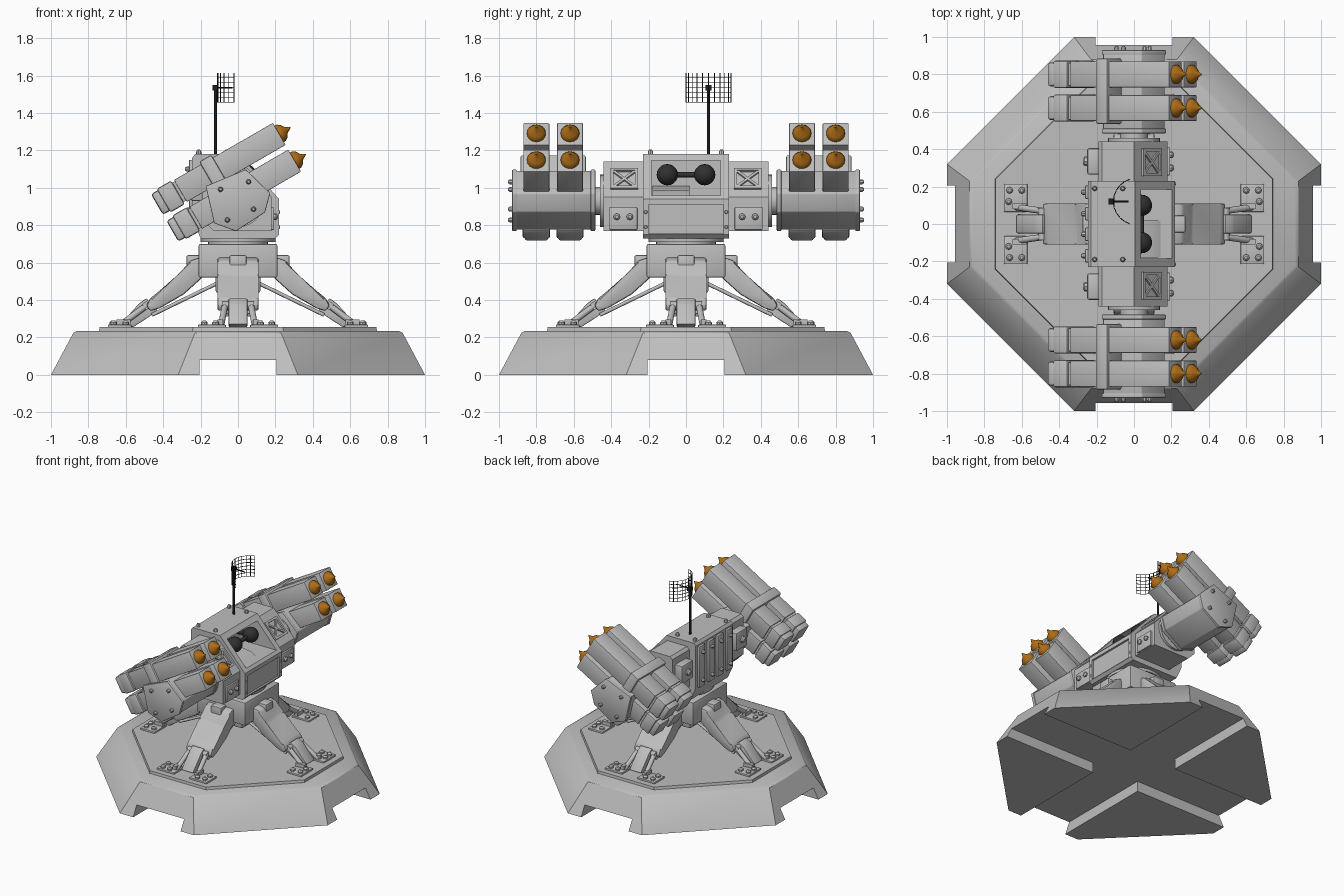
import bpy, bmesh, math
from mathutils import Matrix, Vector

if "Cube" in bpy.data.objects:
    bpy.data.objects.remove(bpy.data.objects["Cube"])

I = Matrix()
made = []


def material(name, rgb):
    m = bpy.data.materials.new(name)
    m.use_nodes = True
    m.diffuse_color = (*rgb, 1)
    m.node_tree.nodes["Principled BSDF"].inputs["Base Color"].default_value = (*rgb, 1)
    return m


GREY = material("light grey", (0.52, 0.52, 0.52))
DARK = material("charcoal", (0.03, 0.03, 0.03))
BLACK = material("antenna black", (0.012, 0.012, 0.012))
ORANGE = material("burnt orange", (0.42, 0.15, 0.008))


def finish(name, bm, mat, M=I):
    bmesh.ops.recalc_face_normals(bm, faces=bm.faces)
    me = bpy.data.meshes.new(name)
    bm.to_mesh(me)
    bm.free()
    me.transform(M)
    me.materials.append(mat)
    ob = bpy.data.objects.new(name, me)
    bpy.context.collection.objects.link(ob)
    made.append(ob)
    return ob


def loft(name, rings, mat=GREY, M=I, bevel=0):
    """Skin a stack of equal rings and cap both ends."""
    bm = bmesh.new()
    vs = [[bm.verts.new(p) for p in r] for r in rings]
    n = len(vs[0])
    for a, b in zip(vs, vs[1:]):
        for i in range(n):
            bm.faces.new((a[i], a[(i + 1) % n], b[(i + 1) % n], b[i]))
    bm.faces.new(vs[0])
    bm.faces.new(vs[-1])
    if bevel:
        bmesh.ops.bevel(bm, geom=bm.edges[:], offset=bevel, segments=2,
                        profile=0.5, affect='EDGES')
    return finish(name, bm, mat, M)


def prism(name, profile, y0, y1, M=I, bevel=0, mat=GREY):
    return loft(name, [[(x, y, z) for x, z in profile] for y in (y0, y1)], mat, M, bevel)


def box(name, lo, hi, M=I, bevel=0, mat=GREY):
    p = [(lo[0], lo[2]), (hi[0], lo[2]), (hi[0], hi[2]), (lo[0], hi[2])]
    return prism(name, p, lo[1], hi[1], M, bevel, mat)


def lathe(name, start, axis, profile, mat=GREY, M=I, n=16):
    """Turn (distance, radius) pairs about an axis."""
    q = Vector(axis).to_track_quat('Z', 'Y')
    rings = [[Vector(start) + q @ Vector((r * math.cos(t * math.tau / n),
              r * math.sin(t * math.tau / n), d)) for t in range(n)] for d, r in profile]
    return loft(name, rings, mat, M)


def rod(name, a, b, r, M=I, mat=GREY, n=12):
    d = Vector(b) - Vector(a)
    return lathe(name, a, d, [(0, r), (d.length, r)], mat, M, n)


def bolt(p, axis, M=I, r=0.014):
    return lathe("bolt", p, axis, [(0, r), (0.014, r), (0.024, r * 0.5)], GREY, M, 8)


def cut(ob, cutters):
    bpy.context.view_layer.objects.active = ob
    for c in cutters:
        m = ob.modifiers.new("cut", 'BOOLEAN')
        m.operation, m.object, m.solver = 'DIFFERENCE', c, 'EXACT'
        bpy.ops.object.modifier_apply(modifier=m.name)
        made.remove(c)
        bpy.data.objects.remove(c)


def octagon(a, b, z):
    return [(x, y, z) for x, y in ((a, b), (b, a), (-b, a), (-a, b),
                                   (-a, -b), (-b, -a), (b, -a), (a, -b))]


# Base with crossing channels underneath
base = loft("base", [octagon(1, 0.32, 0), octagon(0.88, 0.23, 0.225), octagon(0.86, 0.225, 0.235)])
cut(base, [box("cutter", (-2, -0.205, -1), (2, 0.205, 0.08)),
           box("cutter", (-0.205, -2, -1), (0.205, 2, 0.08))])
loft("base_plate", [octagon(0.745, 0.245, 0.22), octagon(0.74, 0.24, 0.255)])

# Pedestal and turntable
box("pedestal", (-0.21, -0.21, 0.52), (0.21, 0.21, 0.70), bevel=0.008)
box("pedestal_core", (-0.12, -0.12, 0.44), (0.12, 0.12, 0.53), bevel=0.01)
lathe("turntable", (0, 0, 0.69), (0, 0, 1), [(0, 0.16), (0.02, 0.16), (0.02, 0.2), (0.05, 0.2)], n=32)

# Four folding legs
thigh = [(0.19, 0.52), (0.29, 0.43), (0.42, 0.355), (0.47, 0.34), (0.49, 0.37),
         (0.47, 0.41), (0.31, 0.53), (0.26, 0.61), (0.2, 0.63)]
shin = [(0.43, 0.34), (0.49, 0.41), (0.53, 0.38), (0.63, 0.27), (0.56, 0.255)]
for k in range(4):
    R = Matrix.Rotation(k * math.pi / 2, 4, 'Z')
    prism("leg_thigh", thigh, -0.11, 0.11, R, bevel=0.012)
    box("leg_hinge", (0.2, -0.045, 0.56), (0.275, 0.045, 0.64), R, bevel=0.008)
    prism("leg_shin", shin, -0.05, 0.05, R, bevel=0.006)
    rod("knee_pin", (0.49, -0.085, 0.37), (0.49, 0.085, 0.37), 0.022, R)
    for s in (-1, 1):
        rod("brace_rod", (0.46, s * 0.06, 0.32), (0.11, s * 0.06, 0.49), 0.01, R)
        rod("foot_strut", (0.49, s * 0.07, 0.37), (0.63, s * 0.09, 0.265), 0.017, R)
        y = sorted((s * 0.065, s * 0.215))
        box("foot_plate", (0.57, y[0], 0.25), (0.695, y[1], 0.268), R, bevel=0.004)
        box("foot_lug", (0.575, s * 0.095 - 0.015, 0.26), (0.65, s * 0.095 + 0.015, 0.295), R)
        for x, yy in ((0.6, 0.18), (0.665, 0.18), (0.67, 0.12)):
            bolt((x, s * yy, 0.266), (0, 0, 1), R, 0.018)

# Cabin with open sloping cockpit and front panel recess
cabin = prism("cabin", [(-0.2, 0.73), (0.2, 0.73), (0.22, 0.75), (0.22, 0.94), (0.005, 1.18),
                        (-0.23, 1.18), (-0.245, 1.16), (-0.245, 0.83)], -0.23, 0.23)
cut(cabin, [box("cutter", (-0.07, -0.185, 0.96), (0.4, 0.185, 1.145)),
            box("cutter", (0.205, -0.2, 0.755), (0.4, 0.2, 0.91))])
prism("cockpit_console", [(-0.07, 0.955), (0.15, 0.955), (0.1, 0.985), (-0.07, 1.01)], -0.18, 0.02)
rod("sight_bar", (0.04, -0.1, 1.07), (0.04, 0.1, 1.07), 0.014, mat=DARK)
for s in (-1, 1):
    arc = [(-0.057 * math.cos(math.pi * i / 10), max(0.057 * math.sin(math.pi * i / 10), 0.001))
           for i in range(11)]
    lathe("sight_ball", (0.04, s * 0.1, 1.07), (1, 0, 0), arc, DARK, n=20)
    rod("sight_stem", (-0.07, s * 0.1, 1.07), (0.02, s * 0.1, 1.07), 0.02, mat=DARK)
    for x in (-0.21, -0.06):
        bolt((x, s * 0.19, 1.18), (0, 0, 1))
    for z in (0.79, 0.87):
        bolt((0.2, s * 0.215, z), (1, 0, 0))
    # Back straps
    for y in (0.055, 0.17):
        box("back_strap", (-0.262, s * y - 0.035, 0.83), (-0.24, s * y + 0.035, 1.15), bevel=0.005)
        for z in (0.88, 1.1):
            bolt((-0.26, s * y, z), (-1, 0, 0))

# Shoulder boxes, hatches and pod axles on both sides
shoulder = [(-0.19, 0.83), (-0.13, 0.77), (0.18, 0.77), (0.18, 0.95), (0.0, 1.14), (-0.17, 1.14), (-0.19, 1.12)]
hexagon = [(-0.17, -0.04), (-0.11, 0.155), (0.12, 0.125), (0.17, -0.05), (0.095, -0.125), (-0.09, -0.135)]
P = Matrix.Translation((0, 0, 0.93)) @ Matrix.Rotation(math.radians(-30), 4, 'Y')
for s in (-1, 1):
    prism("shoulder_box", shoulder, s * 0.22, s * 0.44)
    H = Matrix.Translation((0.092, s * 0.33, 1.045)) @ Matrix.Rotation(math.radians(46.5), 4, 'Y')
    for t in (-0.065, 0.065):
        box("hatch_frame", (t - 0.008, -0.073, -0.01), (t + 0.008, 0.073, 0.012), H)
        box("hatch_frame", (-0.06, t - 0.008, -0.01), (0.06, t + 0.008, 0.012), H)
        X = H @ Matrix.Rotation(math.copysign(math.pi / 4, t), 4, 'Z')
        box("hatch_cross", (-0.08, -0.007, -0.01), (0.08, 0.007, 0.009), X)
    box("front_box", (0.17, s * 0.335 - 0.075, 0.775), (0.193, s * 0.335 + 0.075, 0.895), bevel=0.005)
    for y in (0.3, 0.37):
        bolt((0.19, s * y, 0.845), (1, 0, 0), r=0.018)
    box("rear_box", (-0.25, s * 0.335 - 0.07, 0.93), (-0.18, s * 0.335 + 0.07, 1.07), bevel=0.01)
    bolt((-0.25, s * 0.335, 1.0), (-1, 0, 0), r=0.025)
    rod("pod_axle", (0, s * 0.43, 0.93), (0, s * 0.5, 0.93), 0.075, n=24)
    lathe("axle_flange", (0, s * 0.44, 0.93), (0, s, 0), [(0, 0.14), (0.02, 0.14)], n=24)

    # Pod housing with hexagonal end plates
    prism("pod_housing", [(u * 0.96, w * 0.96) for u, w in hexagon], s * 0.49, s * 0.92, P, bevel=0.006)
    for y in (0.485, 0.905):
        prism("pod_end_plate", hexagon, s * y, s * (y + 0.025), P, bevel=0.005)
    for u, w in ((-0.1, -0.06), (-0.05, 0.1), (0.1, 0.06), (0.05, -0.08)):
        bolt((u, s * 0.928, w), (0, s, 0), P)
    box("tube_band", (-0.075, s * 0.71 - 0.175, -0.04), (0.0, s * 0.71 + 0.175, 0.285), P, bevel=0.01)

    # Launch tubes and missiles
    for y in (0.62, 0.8):
        for w in (0.035, 0.2):
            c = s * y
            box("launch_tube", (-0.24, c - 0.069, w - 0.068), (0.37, c + 0.069, w + 0.068), P, bevel=0.004)
            box("tube_neck", (-0.27, c - 0.06, w - 0.06), (-0.23, c + 0.06, w + 0.06), P)
            box("tube_breech", (-0.345, c - 0.073, w - 0.073), (-0.255, c + 0.073, w + 0.073), P, bevel=0.012)
            box("tube_end_cap", (-0.385, c - 0.064, w - 0.064), (-0.33, c + 0.064, w + 0.064), P, bevel=0.015)
            lathe("missile_tip", (0.36, c, w), (1, 0, 0),
                  [(0, 0.05), (0.022, 0.05), (0.04, 0.038), (0.052, 0.018), (0.08, 0.002)], ORANGE, P)

# Antenna mast and curved mesh dish
rod("antenna_mast", (-0.12, 0.12, 1.17), (-0.12, 0.12, 1.55), 0.008, mat=BLACK)
box("antenna_head", (-0.135, 0.105, 1.52), (-0.105, 0.135, 1.55), mat=BLACK)
rod("antenna_feed", (-0.12, 0.12, 1.535), (-0.03, 0.12, 1.535), 0.005, mat=BLACK)
bm = bmesh.new()
bmesh.ops.create_grid(bm, x_segments=10, y_segments=6, size=1)
for v in bm.verts:
    a, h = v.co.x * 1.28, v.co.y
    v.co = (0.015 - 0.125 * math.cos(a), 0.12 + 0.125 * math.sin(a), 1.535 + 0.08 * h)
dish = finish("antenna_dish", bm, BLACK)
wire = dish.modifiers.new("mesh", 'WIREFRAME')
wire.thickness = 0.005

# Smooth shading with sharp edges kept
bpy.ops.object.select_all(action='DESELECT')
for ob in made:
    ob.select_set(True)
bpy.context.view_layer.objects.active = base
bpy.ops.object.shade_smooth_by_angle(angle=math.radians(35))
